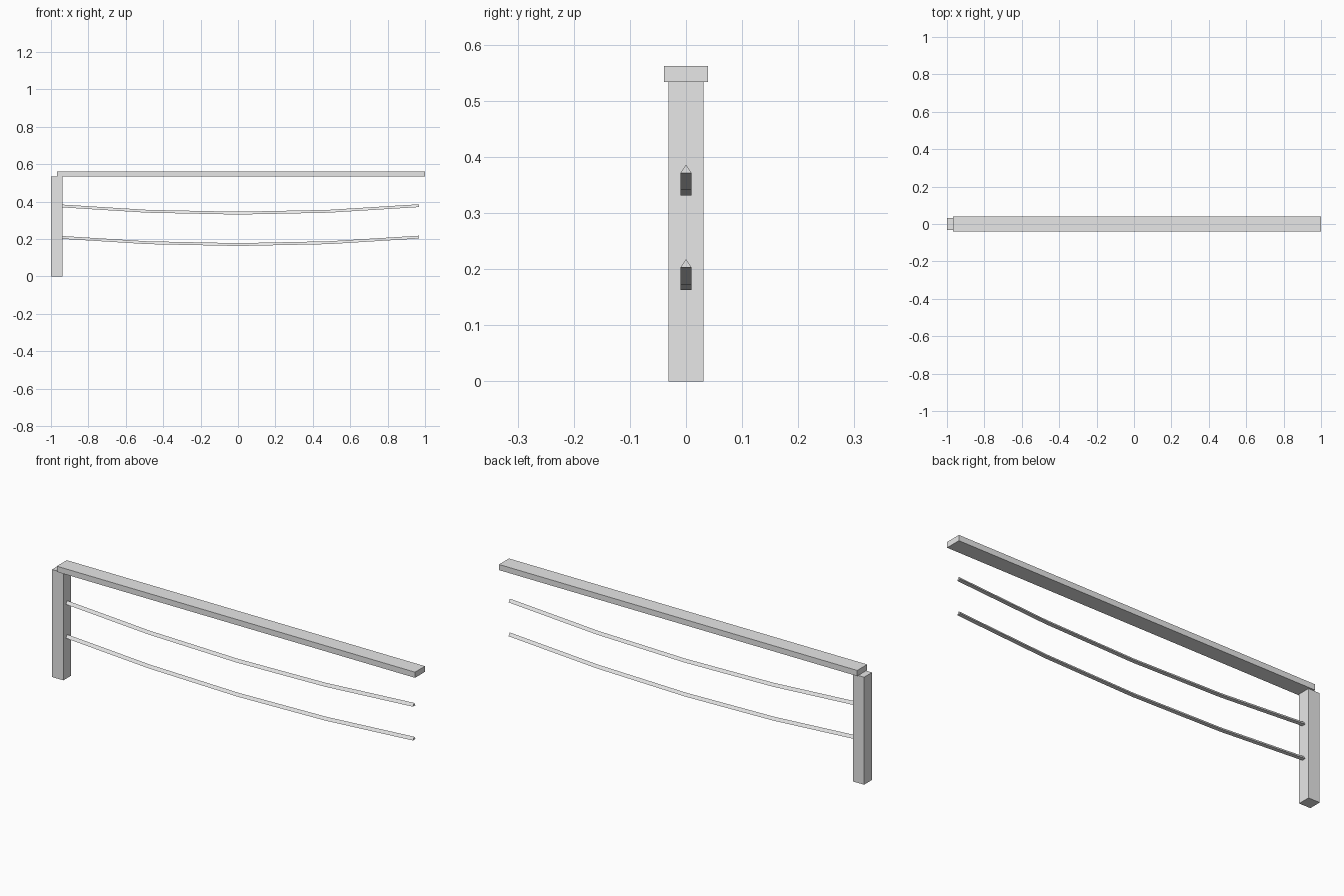
import bpy
import bmesh

cube = bpy.data.objects.get("Cube")
if cube:
    bpy.data.objects.remove(cube, do_unlink=True)

grey = bpy.data.materials.new("light grey")
grey.use_nodes = True
grey.diffuse_color = (0.8, 0.8, 0.8, 1)
grey.node_tree.nodes["Principled BSDF"].inputs["Base Color"].default_value = grey.diffuse_color


def finish(name, bm):
    bmesh.ops.recalc_face_normals(bm, faces=bm.faces)
    mesh = bpy.data.meshes.new(name)
    bm.to_mesh(mesh)
    bm.free()
    mesh.materials.append(grey)
    obj = bpy.data.objects.new(name, mesh)
    bpy.context.collection.objects.link(obj)


def box(name, low, high):
    bm = bmesh.new()
    bmesh.ops.create_cube(bm, size=1)
    for v in bm.verts:
        v.co = [a + (c + 0.5) * (b - a) for a, b, c in zip(low, high, v.co)]
    finish(name, bm)


def sagging_wire(name, base, half_length=0.968, sag=0.04, segments=4):
    """Triangular bar, ridge up, hanging in a parabola; base is its lowest point."""
    bm = bmesh.new()
    rings = []
    for i in range(segments + 1):
        t = 2 * i / segments - 1
        z = base + sag * t * t
        profile = [(-0.01, z), (0.01, z), (0, z + 0.015)]
        rings.append([bm.verts.new((t * half_length, y, h)) for y, h in profile])
    for a, b in zip(rings, rings[1:]):
        for j in range(3):
            k = (j + 1) % 3
            bm.faces.new((a[j], a[k], b[k], b[j]))
    bm.faces.new(rings[0])
    bm.faces.new(rings[-1])
    finish(name, bm)


# Post and top rail
box("post", (-1, -0.031, 0), (-0.938, 0.031, 0.534))
box("top_rail", (-0.968, -0.039, 0.534), (1, 0.039, 0.562))

# Hanging wires
sagging_wire("upper_wire", 0.331)
sagging_wire("lower_wire", 0.163)
